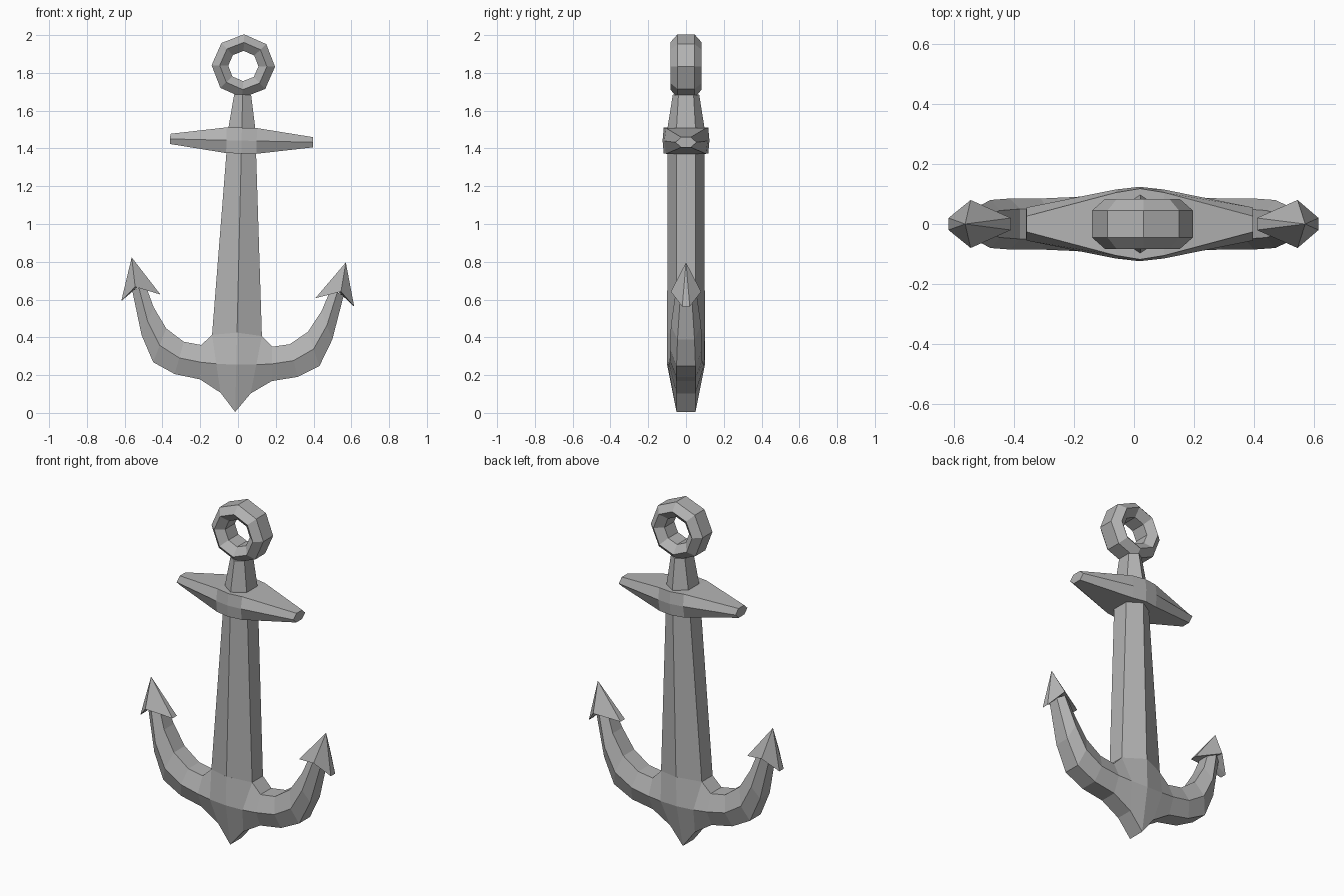
import bpy, bmesh, math
from mathutils import Matrix, Vector

cube = bpy.data.objects.get("Cube")
if cube:
    bpy.data.objects.remove(cube, do_unlink=True)

iron = bpy.data.materials.new("grey_iron")
iron.use_nodes = True
GREY = (0.45, 0.45, 0.45, 1)
iron.diffuse_color = GREY
iron.node_tree.nodes["Principled BSDF"].inputs["Base Color"].default_value = GREY

# The whole anchor leans slightly to its left
LEAN = Matrix.Translation((-0.015, 0, 0.005)) @ Matrix.Rotation(math.radians(1.35), 4, 'Y')


def finish(name, bm):
    bmesh.ops.remove_doubles(bm, verts=bm.verts, dist=0.0005)
    bmesh.ops.recalc_face_normals(bm, faces=bm.faces)
    bm.transform(LEAN)
    mesh = bpy.data.meshes.new(name)
    bm.to_mesh(mesh)
    bm.free()
    mesh.materials.append(iron)
    obj = bpy.data.objects.new(name, mesh)
    bpy.context.collection.objects.link(obj)


def loft(name, sections, closed=False):
    """Bridge equal-sized rings of points, capping both ends unless closed."""
    bm = bmesh.new()
    rings = [[bm.verts.new(p) for p in s] for s in sections]
    pairs = list(zip(rings, rings[1:]))
    if closed:
        pairs.append((rings[-1], rings[0]))
    else:
        bm.faces.new(rings[0])
        bm.faces.new(rings[-1])
    for a, b in pairs:
        for i in range(len(a)):
            j = (i + 1) % len(a)
            bm.faces.new((a[i], a[j], b[j], b[i]))
    finish(name, bm)


# Ring: octagon swept with a hexagonal section
profile = [(0.168, -0.045), (0.168, 0.045), (0.125, 0.083),
           (0.08, 0.045), (0.08, -0.045), (0.125, -0.083)]
ring = []
for k in range(8):
    a = k * math.pi / 4
    ring.append([(r * math.cos(a), y, 1.832 + r * math.sin(a)) for r, y in profile])
loft("ring", ring, closed=True)

# Shank: tapered hexagonal post with a ridge front and back
shank = []
for z, w, ridge, edge in [(0.405, 0.132, 0.1, 0.05), (1.38, 0.078, 0.097, 0.05),
                          (1.51, 0.07, 0.097, 0.05), (1.68, 0.045, 0.07, 0.04)]:
    shank.append([(w, -edge, z), (w, edge, z), (0, ridge, z),
                  (-w, edge, z), (-w, -edge, z), (0, -ridge, z)])
loft("shank", shank)

# Crossbar: thick middle tapering to small hexagonal ends
half = [(0, 0.124, 0.118, 0.068), (0.08, 0.115, 0.105, 0.068), (0.378, 0.055, 0.026, 0.027)]
bar = []
for x, a, b, h in [(-x, *r) for x, *r in half[:0:-1]] + half:
    bar.append([(x, -a, 1.437), (x, -b, 1.437 + h), (x, b, 1.437 + h),
                (x, a, 1.437), (x, b, 1.437 - h), (x, -b, 1.437 - h)])
loft("crossbar", bar)

# Crown and arms: inner point, outer point, ridge depth, inner and outer edge depth
arm = [((0, 0.42), (0, 0), 0.1, 0.1, 0.05),
       ((0.132, 0.405), (0.08, 0.1), 0.096, 0.05, 0.05),
       ((0.188, 0.35), (0.19, 0.168), 0.09, 0.05, 0.05),
       ((0.28, 0.365), (0.325, 0.193), 0.085, 0.05, 0.05),
       ((0.375, 0.433), (0.44, 0.253), 0.085, 0.05, 0.05),
       ((0.445, 0.545), (0.505, 0.395), 0.08, 0.045, 0.045),
       ((0.49, 0.66), (0.56, 0.63), 0.055, 0.03, 0.03)]


def arm_section(s, side):
    (ix, iz), (ox, oz), ridge, ei, eo = s
    mx, mz = (ix + ox) / 2, (iz + oz) / 2 + (0.04 if ix == 0 else 0)
    return [(side * x, y, z) for x, y, z in
            [(ix, -ei, iz), (ix, ei, iz), (mx, ridge, mz),
             (ox, eo, oz), (ox, -eo, oz), (mx, -ridge, mz)]]


loft("crown_and_arms", [arm_section(s, -1) for s in arm[:0:-1]] + [arm_section(s, 1) for s in arm])

# Flukes: barbed six-sided points with a hollow underside
for side, name in ((1, "left_fluke"), (-1, "right_fluke")):
    bm = bmesh.new()
    base = [(0.617, -0.02, 0.572), (0.617, 0.02, 0.572), (0.545, 0.08, 0.65),
            (0.41, 0.02, 0.612), (0.41, -0.02, 0.612), (0.545, -0.08, 0.65)]
    rim = [bm.verts.new((side * x, y, z)) for x, y, z in base]
    tip = bm.verts.new((side * 0.567, 0, 0.805))
    hollow = bm.verts.new((side * 0.53, 0, 0.65))
    for i in range(6):
        a, b = rim[i], rim[(i + 1) % 6]
        bm.faces.new((a, b, tip))
        bm.faces.new((b, a, hollow))
    finish(name, bm)
